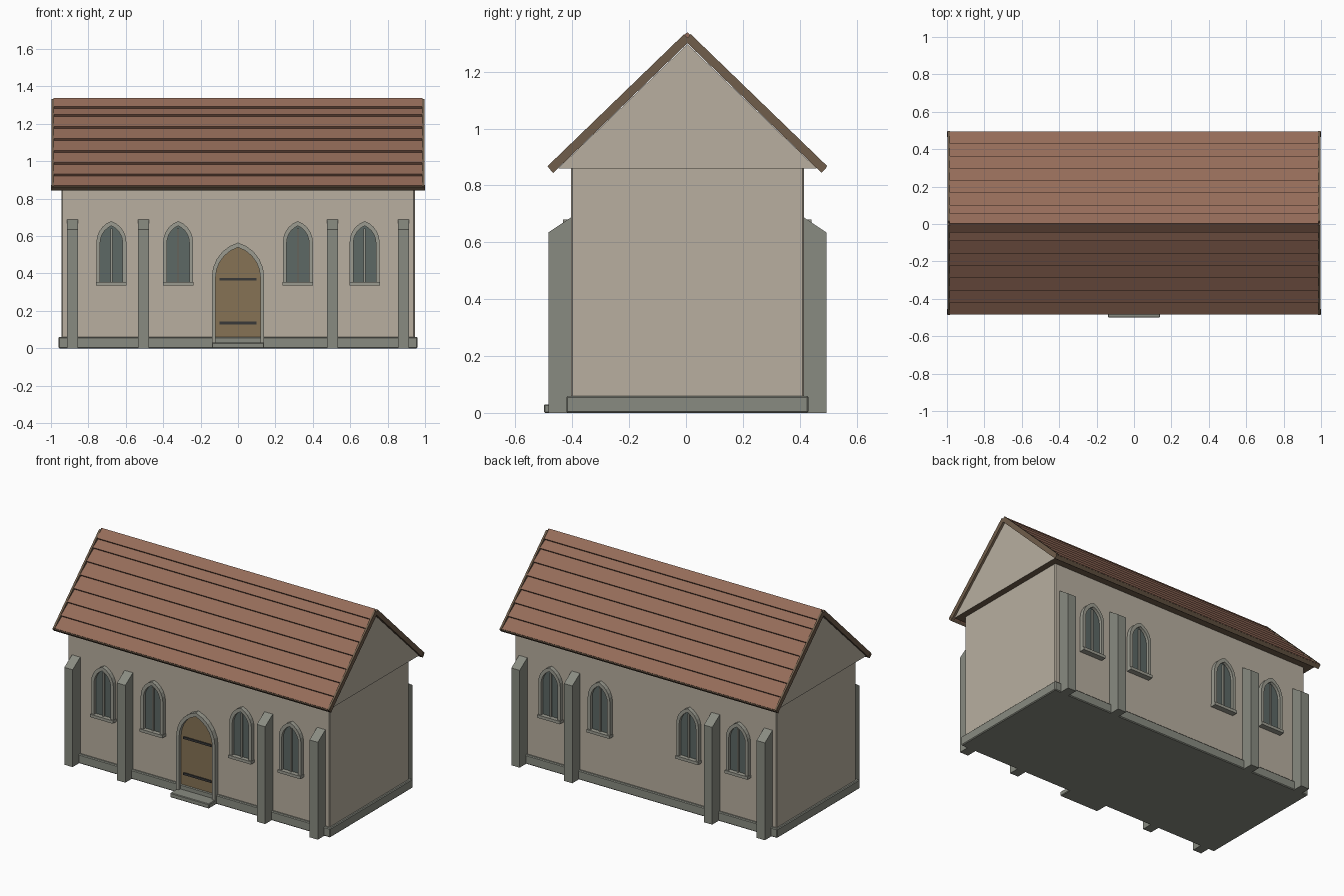
import bpy, bmesh, math

if "Cube" in bpy.data.objects:
    bpy.data.objects.remove(bpy.data.objects["Cube"])

CY = 0.005  # building axis; only the door step breaks the symmetry


def material(name, rgb):
    m = bpy.data.materials.new(name)
    m.diffuse_color = (*rgb, 1)
    m.use_nodes = True
    m.node_tree.nodes["Principled BSDF"].inputs["Base Color"].default_value = m.diffuse_color
    return m


PLASTER = material("plaster", (0.48, 0.43, 0.35))
STONE = material("stone", (0.25, 0.26, 0.22))
FRAME = material("frame_stone", (0.33, 0.33, 0.28))
TILE = material("roof_tile", (0.30, 0.15, 0.10))
TIMBER = material("timber", (0.16, 0.11, 0.07))
WOOD = material("door_wood", (0.24, 0.17, 0.09))
GLASS = material("glass", (0.11, 0.14, 0.13))
IRON = material("iron", (0.04, 0.04, 0.04))


def finish(bm, name, mat, bevel=0):
    bmesh.ops.recalc_face_normals(bm, faces=bm.faces)
    me = bpy.data.meshes.new(name)
    bm.to_mesh(me)
    bm.free()
    me.materials.append(mat)
    ob = bpy.data.objects.new(name, me)
    bpy.context.collection.objects.link(ob)
    if bevel:
        mod = ob.modifiers.new("bevel", 'BEVEL')
        mod.width, mod.segments = bevel, 1
    return ob


def solid(name, loop_a, loop_b, mat, bevel=0):
    """Closed prism between two matching outlines."""
    bm = bmesh.new()
    a = [bm.verts.new(p) for p in loop_a]
    b = [bm.verts.new(p) for p in loop_b]
    bm.faces.new(a)
    bm.faces.new(b)
    for i in range(len(a)):
        j = (i + 1) % len(a)
        bm.faces.new((a[i], a[j], b[j], b[i]))
    return finish(bm, name, mat, bevel)


def along_x(name, yz, x0, x1, mat, side=1):
    return solid(name, [(x0, CY + side * y, z) for y, z in yz],
                 [(x1, CY + side * y, z) for y, z in yz], mat)


def box(name, x0, x1, y0, y1, z0, z1, mat, bevel=0):
    c = [(x0, y0), (x1, y0), (x1, y1), (x0, y1)]
    return solid(name, [(x, y, z0) for x, y in c], [(x, y, z1) for x, y in c], mat, bevel)


def side_box(name, x0, x1, v0, v1, z0, z1, mat, side):
    y = sorted((CY + side * v0, CY + side * v1))
    return box(name, x0, x1, *y, z0, z1, mat)


def arch(x, w, z0, spring, apex, n=5):
    """Pointed arch outline, counter-clockwise from bottom left."""
    h = apex - spring
    r = (w * w + h * h) / (2 * w)
    top = math.asin(h / r)
    right = [(w - r + r * math.cos(top * i / n), spring + r * math.sin(top * i / n))
             for i in range(n + 1)]
    pts = [(-w, z0), (w, z0)] + right + [(-a, b) for a, b in right[-2::-1]]
    return [(x + a, b) for a, b in pts]


def arch_frame(name, outer, inner, v0, v1, side):
    bm = bmesh.new()
    loops = [[bm.verts.new((x, CY + side * v, z)) for x, z in pts]
             for pts, v in ((outer, v0), (outer, v1), (inner, v1), (inner, v0))]
    n = len(outer)
    for k in range(4):
        a, b = loops[k], loops[(k + 1) % 4]
        for i in range(n):
            j = (i + 1) % n
            bm.faces.new((a[i], a[j], b[j], b[i]))
    return finish(bm, name, FRAME)


def arch_panel(name, pts, v0, v1, mat, side):
    return solid(name, [(x, CY + side * v0, z) for x, z in pts],
                 [(x, CY + side * v1, z) for x, z in pts], mat)


# Body and plinth
box("walls", -0.945, 0.945, CY - 0.41, CY + 0.41, 0.01, 0.865, PLASTER, 0.006)
box("plinth", -0.96, 0.96, CY - 0.426, CY + 0.426, 0, 0.06, STONE, 0.005)

# Roof core: gable ends and soffit
gable = along_x("gable", [(-0.455, 0.86), (0.455, 0.86), (0, 1.297)], -0.985, 0.985, PLASTER)
gable.data.materials.append(TIMBER)
for f in gable.data.polygons:
    if f.normal.z < -0.9:
        f.material_index = 1

# Roof slopes: stepped tile courses, barge boards, eave boards
DY, DZ, LENGTH = 0.719, 0.695, 0.668


def slope(s, n):
    """Point s up the slope from the eave, n out from the roof surface."""
    return (0.492 - s * DY + n * DZ, 0.868 + s * DZ + n * DY)


for side, label in ((-1, "front"), (1, "back")):
    pitch = 0.0915
    starts = [pitch * i for i in range(7)] + [0.612]
    profile = [slope(0.004, -0.03)]
    for i, s in enumerate(starts):
        end = starts[i + 1] if i < 7 else LENGTH + 0.012
        profile += [slope(max(s, 0.004), -0.001), slope(end, -0.016 if i < 7 else -0.003)]
    profile.append(slope(LENGTH, -0.03))
    along_x(f"tiles_{label}", profile, -0.986, 0.986, TILE, side)
    board = [slope(0, 0), slope(LENGTH, 0), slope(LENGTH, -0.031), slope(0, -0.031)]
    for e, end_name in ((-1, "left"), (1, "right")):
        along_x(f"barge_board_{label}_{end_name}", board, e * 0.985, e * 0.998, TIMBER, side)
    eave = [slope(-0.002, -0.006), slope(0.014, -0.006), slope(0.014, -0.031), slope(-0.002, -0.031)]
    along_x(f"eave_board_{label}", eave, -1, 1, TIMBER, side)

# Buttresses and lancet windows on both long sides
for side, label in ((-1, "front"), (1, "back")):
    for x in (-0.885, -0.505, 0.505, 0.885):
        along_x(f"buttress_{label}", [(0.40, 0), (0.489, 0), (0.489, 0.635), (0.409, 0.688), (0.40, 0.688)],
                x - 0.03, x + 0.03, STONE, side)
    for x in (-0.677, -0.32, 0.32, 0.677):
        arch_frame(f"window_frame_{label}", arch(x, 0.08, 0.34, 0.567, 0.68),
                   arch(x, 0.06, 0.355, 0.563, 0.655), 0.405, 0.437, side)
        arch_panel(f"window_glass_{label}", arch(x, 0.063, 0.35, 0.563, 0.66), 0.405, 0.418, GLASS, side)
        side_box(f"window_mullion_{label}", x - 0.005, x + 0.005, 0.41, 0.428, 0.35, 0.64, FRAME, side)
        side_box(f"window_sill_{label}", x - 0.082, x + 0.082, 0.405, 0.446, 0.336, 0.355, FRAME, side)

# Front door with straps and step
arch_frame("door_frame", arch(0, 0.14, 0.01, 0.38, 0.565), arch(0, 0.12, 0.02, 0.376, 0.54), 0.405, 0.442, -1)
arch_panel("door", arch(0, 0.123, 0.02, 0.376, 0.545), 0.405, 0.42, WOOD, -1)
for z in (0.135, 0.37):
    side_box("door_strap", -0.1, 0.1, 0.415, 0.427, z - 0.007, z + 0.007, IRON, -1)
box("door_step", -0.14, 0.14, -0.5, -0.4, 0, 0.03, STONE, 0.004)
